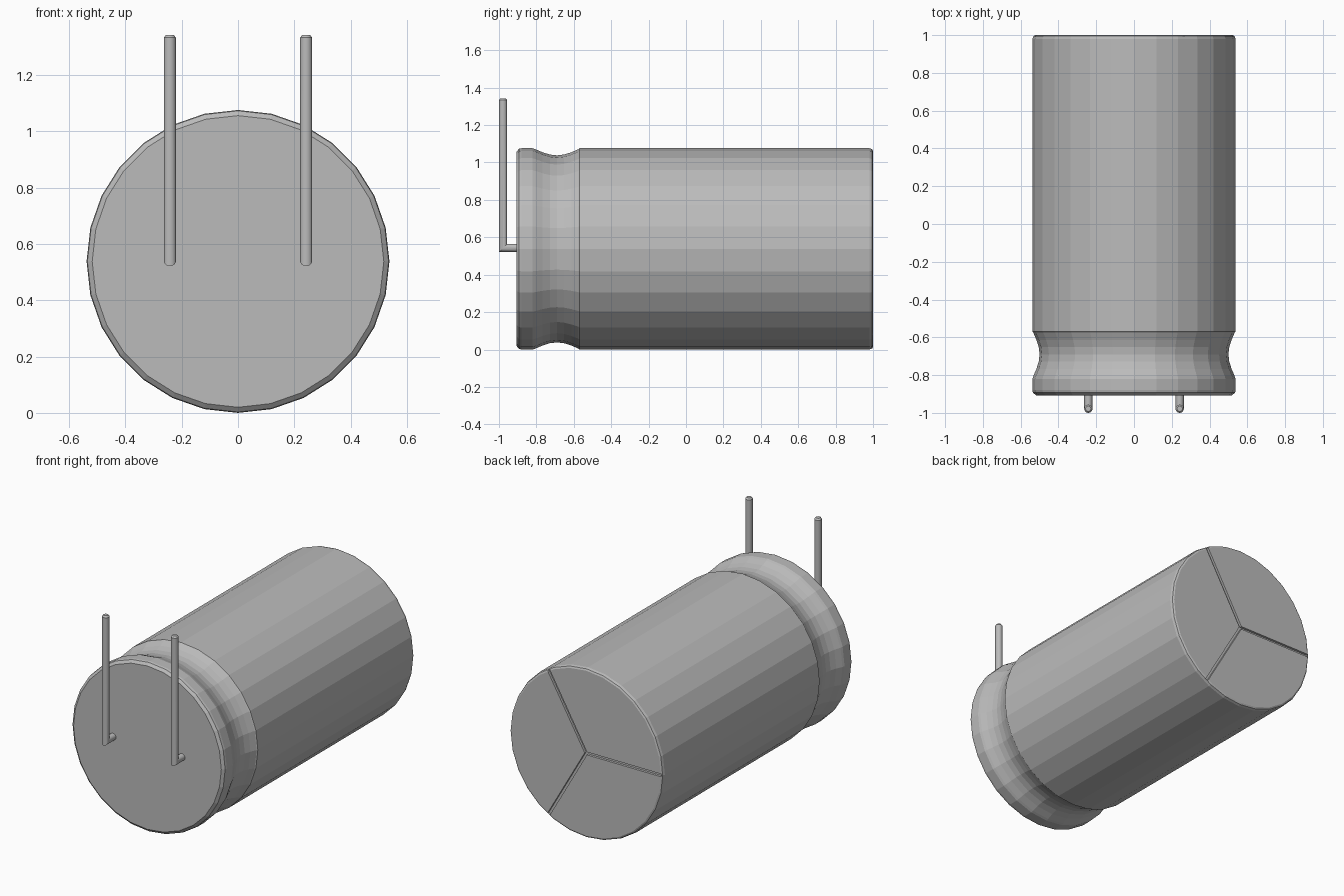
import bpy, bmesh, math
from mathutils import Matrix

if "Cube" in bpy.data.objects:
    bpy.data.objects.remove(bpy.data.objects["Cube"])

SIDES = 28
R = 0.538          # can radius, also height of its axis
PIN_R = 0.022

grey = bpy.data.materials.new("metal_grey")
grey.use_nodes = True
colour = (0.5, 0.5, 0.5, 1)
grey.diffuse_color = colour
grey.node_tree.nodes["Principled BSDF"].inputs["Base Color"].default_value = colour


def loft(name, rings):
    """Join equal rings of points into a closed tube with end caps."""
    bm = bmesh.new()
    loops = [[bm.verts.new(p) for p in ring] for ring in rings]
    n = len(loops[0])
    for a, b in zip(loops, loops[1:]):
        for i in range(n):
            j = (i + 1) % n
            bm.faces.new((a[i], a[j], b[j], b[i]))
    bm.faces.new(loops[0])
    bm.faces.new(loops[-1])
    bmesh.ops.recalc_face_normals(bm, faces=bm.faces)
    mesh = bpy.data.meshes.new(name)
    bm.to_mesh(mesh)
    bm.free()
    mesh.materials.append(grey)
    obj = bpy.data.objects.new(name, mesh)
    bpy.context.collection.objects.link(obj)
    return obj


def circle(n, r):
    return [(r * math.sin(math.tau * i / n), -r * math.cos(math.tau * i / n))
            for i in range(n)]


# Can: profile (y, radius) with bevelled ends and a rolled-in groove
profile = [(-0.907, R - 0.02), (-0.893, R - 0.003), (-0.88, R), (-0.82, R)]
for k in range(7):
    t = k / 6
    profile.append((-0.805 + 0.23 * t, R - 0.005 - 0.033 * math.sin(math.pi * t)))
profile += [(-0.57, R), (0.98, R), (0.995, R - 0.005), (1.0, R - 0.015)]
can = loft("can", [[(x, y, R + z) for x, z in circle(SIDES, r)] for y, r in profile])

# Three score lines cut into the back end
for angle in (60, 180, 300):
    bm = bmesh.new()
    bmesh.ops.create_cube(bm, size=1, matrix=Matrix.Translation((0.26, 0, 0))
                          @ Matrix.Diagonal((0.535, 0.03, 0.018, 1)))
    mesh = bpy.data.meshes.new("score_cutter")
    bm.to_mesh(mesh)
    bm.free()
    mesh.materials.append(grey)
    cutter = bpy.data.objects.new("score_cutter", mesh)
    cutter.hide_render = True
    bpy.context.collection.objects.link(cutter)
    cutter.matrix_world = (Matrix.Translation((0, 1.0, R))
                           @ Matrix.Rotation(math.radians(-angle), 4, 'Y'))
    bpy.context.view_layer.update()
    cut = can.modifiers.new("score", 'BOOLEAN')
    cut.object = cutter
    cut.operation = 'DIFFERENCE'
    cut.solver = 'EXACT'
    bpy.context.view_layer.objects.active = can
    bpy.ops.object.modifier_apply(modifier=cut.name)
    bpy.data.objects.remove(cutter)

# Bent pins: stub out of the front, mitred elbow, upright leg with bevelled tip
for side, px in (("left", 0.242), ("right", -0.242)):
    py, pz, top = -1 + PIN_R, 0.543, 1.343
    sec = circle(14, PIN_R)
    pin = loft(side + "_pin", [
        [(px + u, -0.89, pz + v) for u, v in sec],
        [(px + u, py + v, pz + v) for u, v in sec],
        [(px + u, py + v, top - 0.01) for u, v in sec],
        [(px + u * 0.65, py + v * 0.65, top) for u, v in sec]])
    bpy.ops.object.select_all(action='DESELECT')
    pin.select_set(True)
    bpy.context.view_layer.objects.active = pin
    bpy.ops.object.shade_smooth_by_angle(angle=math.radians(35))
